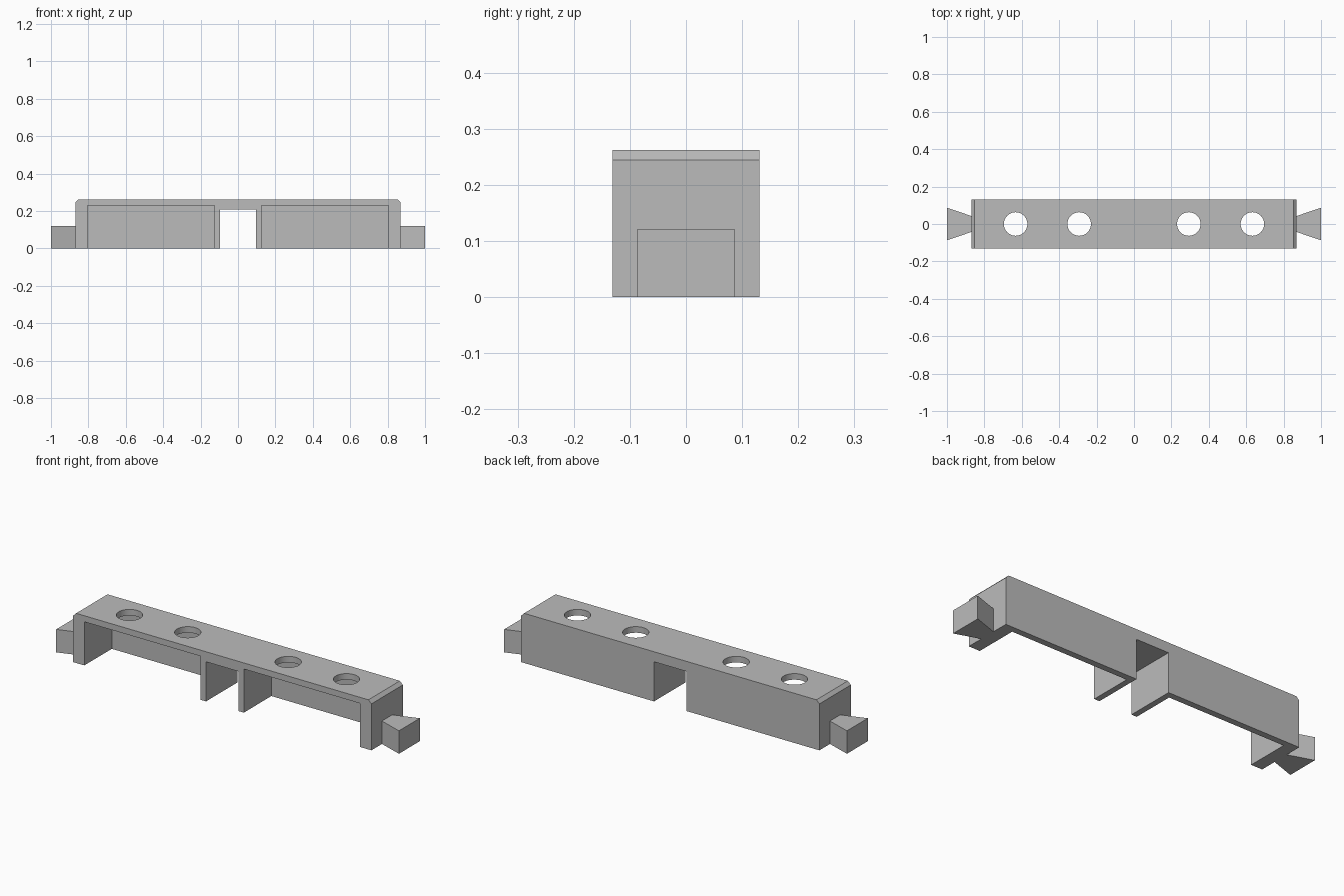
import bpy
import bmesh
from mathutils import Matrix

if "Cube" in bpy.data.objects:
    bpy.data.objects.remove(bpy.data.objects["Cube"], do_unlink=True)

grey = bpy.data.materials.new("plain grey")
grey.use_nodes = True
COLOUR = (0.5, 0.5, 0.5, 1)
grey.diffuse_color = COLOUR
grey.node_tree.nodes["Principled BSDF"].inputs["Base Color"].default_value = COLOUR

END, DEPTH, TOP = 0.87, 0.131, 0.262   # half length, half depth, height
BEVEL, WALL = 0.017, 0.033


def add_object(name, bm):
    bmesh.ops.recalc_face_normals(bm, faces=bm.faces)
    mesh = bpy.data.meshes.new(name)
    bm.to_mesh(mesh)
    bm.free()
    mesh.materials.append(grey)
    obj = bpy.data.objects.new(name, mesh)
    bpy.context.collection.objects.link(obj)
    return obj


def prism(name, outline, direction):
    """Extrude a flat outline of 3D points along a direction."""
    bm = bmesh.new()
    face = bm.faces.new([bm.verts.new(p) for p in outline])
    out = bmesh.ops.extrude_face_region(bm, geom=[face])
    verts = [v for v in out["geom"] if isinstance(v, bmesh.types.BMVert)]
    bmesh.ops.translate(bm, verts=verts, vec=direction)
    return add_object(name, bm)


def box(name, x0, x1, y0, y1, z0, z1):
    outline = [(x0, y0, z0), (x1, y0, z0), (x1, y1, z0), (x0, y1, z0)]
    return prism(name, outline, (0, 0, z1 - z0))


def cylinder(name, x, radius):
    bm = bmesh.new()
    bmesh.ops.create_cone(bm, cap_ends=True, segments=48, radius1=radius,
                          radius2=radius, depth=0.2,
                          matrix=Matrix.Translation((x, 0, TOP)))
    return add_object(name, bm)


def cut(target, cutter):
    mod = target.modifiers.new("cut", "BOOLEAN")
    mod.operation = "DIFFERENCE"
    mod.solver = "EXACT"
    mod.object = cutter
    cutter.hide_render = True
    bpy.context.view_layer.update()
    graph = bpy.context.evaluated_depsgraph_get()
    mesh = bpy.data.meshes.new_from_object(target.evaluated_get(graph))
    target.modifiers.clear()
    target.data = mesh
    bpy.data.objects.remove(cutter, do_unlink=True)


# Long housing with bevelled top ends
half = [(END, 0), (END, TOP - BEVEL), (END - BEVEL, TOP)]
profile = half + [(-x, z) for x, z in reversed(half)]
housing = prism("housing", [(x, -DEPTH, z) for x, z in profile], (0, 2 * DEPTH, 0))

# Central gap through the full depth
cut(housing, box("gap_cutter", -0.095, 0.095, -0.3, 0.3, -0.1, 0.209))

# Pockets open at the front and below, and round holes in the roof
for side in (-1, 1):
    x0, x1 = sorted((side * 0.126, side * 0.805))
    cut(housing, box("pocket_cutter", x0, x1, -0.3, DEPTH - WALL, -0.1, 0.23))
    for x in (0.293, 0.633):
        cut(housing, cylinder("hole_cutter", side * x, 0.063))

# Dovetail connectors at both ends
for side, label in ((1, "left"), (-1, "right")):
    outline = [(side * END, -0.043, 0), (side, -0.087, 0),
               (side, 0.087, 0), (side * END, 0.043, 0)]
    prism(label + "_dovetail", outline, (0, 0, 0.121))

# Smooth hole walls, sharp edges elsewhere
bpy.ops.object.select_all(action="DESELECT")
housing.select_set(True)
bpy.context.view_layer.objects.active = housing
bpy.ops.object.shade_smooth_by_angle()
